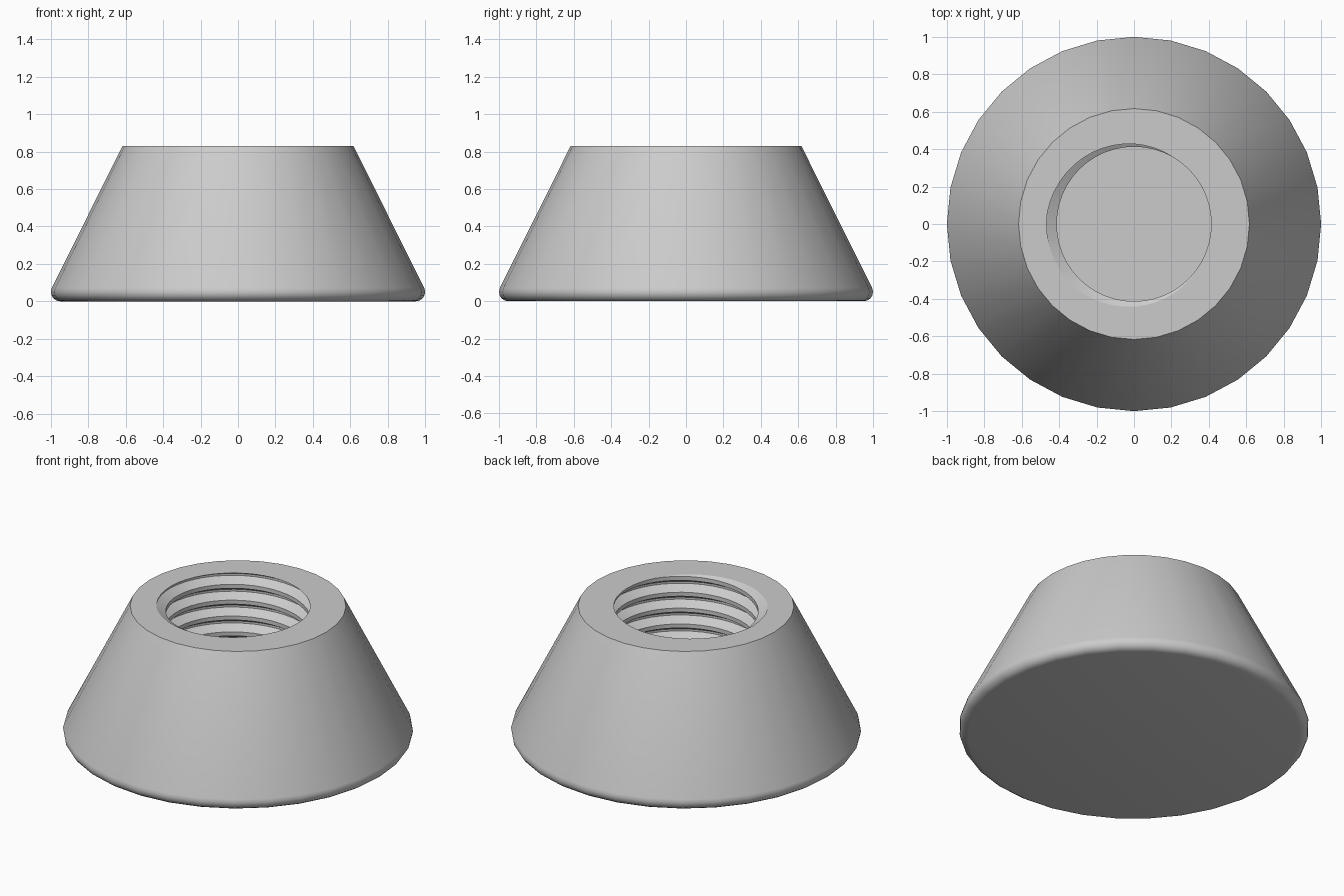
import bpy, bmesh
from math import sin, cos, pi, radians, floor

cube = bpy.data.objects.get("Cube")
if cube:
    bpy.data.objects.remove(cube)

HEIGHT, HOLE_FLOOR = 0.83, 0.2
SIDES, STEPS = 32, 48
PITCH, CREST, ROOT = 0.1, 0.413, 0.467
START = radians(60)          # where the groove breaks through the top face

grey = bpy.data.materials.new("plain grey")
grey.use_nodes = True
grey.diffuse_color = (0.6, 0.6, 0.6, 1)
grey.node_tree.nodes["Principled BSDF"].inputs["Base Color"].default_value = (0.6, 0.6, 0.6, 1)

bm = bmesh.new()


def bridge(a, b):
    for i in range(len(a)):
        j = (i + 1) % len(a)
        bm.faces.new((a[i], a[j], b[j], b[i]))


# Helical thread wall: one groove profile swept upward, each turn joined to the next
groove = [(0.0, CREST), (0.3125, ROOT), (0.4375, ROOT), (0.75, CREST)]
turns = floor((HEIGHT - HOLE_FLOOR) / PITCH) + 5
columns = []
for i in range(turns * STEPS):
    a = 2 * pi * i / STEPS
    base = HEIGHT + PITCH * ((a - START) / (2 * pi) - 0.75 - turns + 2)
    columns.append([bm.verts.new((r * cos(a), r * sin(a), base + t * PITCH))
                    for t, r in groove])
for i in range((turns - 1) * STEPS - 1):
    here = columns[i] + [columns[i + STEPS][0]]
    after = columns[i + 1] + [columns[i + 1 + STEPS][0]]
    for k in range(4):
        bm.faces.new((here[k], here[k + 1], after[k + 1], after[k]))

# Trim the thread flush with the top face and the hole floor
for z, up in ((HEIGHT, 1), (HOLE_FLOOR, -1)):
    bmesh.ops.bisect_plane(bm, geom=bm.verts[:] + bm.edges[:] + bm.faces[:], dist=1e-6,
                           plane_co=(0, 0, z), plane_no=(0, 0, up), clear_outer=True)
bmesh.ops.delete(bm, geom=[v for v in bm.verts if not v.link_faces], context='VERTS')
bmesh.ops.remove_doubles(bm, verts=bm.verts[:], dist=1e-5)


def open_edges(z):
    return [e for e in bm.edges if e.is_boundary
            and all(abs(v.co.z - z) < 1e-4 for v in e.verts)]


# Hole floor
bmesh.ops.triangle_fill(bm, edges=open_edges(HOLE_FLOOR), use_beauty=True)

# Tapered outer wall with a rounded bottom edge
profile = [(0.95 + 0.05 * sin(q), 0.05 - 0.05 * cos(q))
           for q in (radians(d) for d in (0, 23, 46, 69, 92, 115))]
profile.append((0.617, HEIGHT))
rings = [[bm.verts.new((r * cos(2 * pi * i / SIDES), r * sin(2 * pi * i / SIDES), z))
          for i in range(SIDES)] for r, z in profile]
for low, high in zip(rings, rings[1:]):
    bridge(low, high)
bm.faces.new(rings[0][::-1])

# Flat top face around the opening
bmesh.ops.triangle_fill(bm, edges=open_edges(HEIGHT), use_beauty=True)
bmesh.ops.recalc_face_normals(bm, faces=bm.faces[:])

mesh = bpy.data.meshes.new("threaded_foot")
bm.to_mesh(mesh)
bm.free()
mesh.materials.append(grey)
foot = bpy.data.objects.new("threaded_foot", mesh)
bpy.context.collection.objects.link(foot)
bpy.context.view_layer.objects.active = foot
foot.select_set(True)
bpy.ops.object.shade_smooth_by_angle(angle=radians(30))
